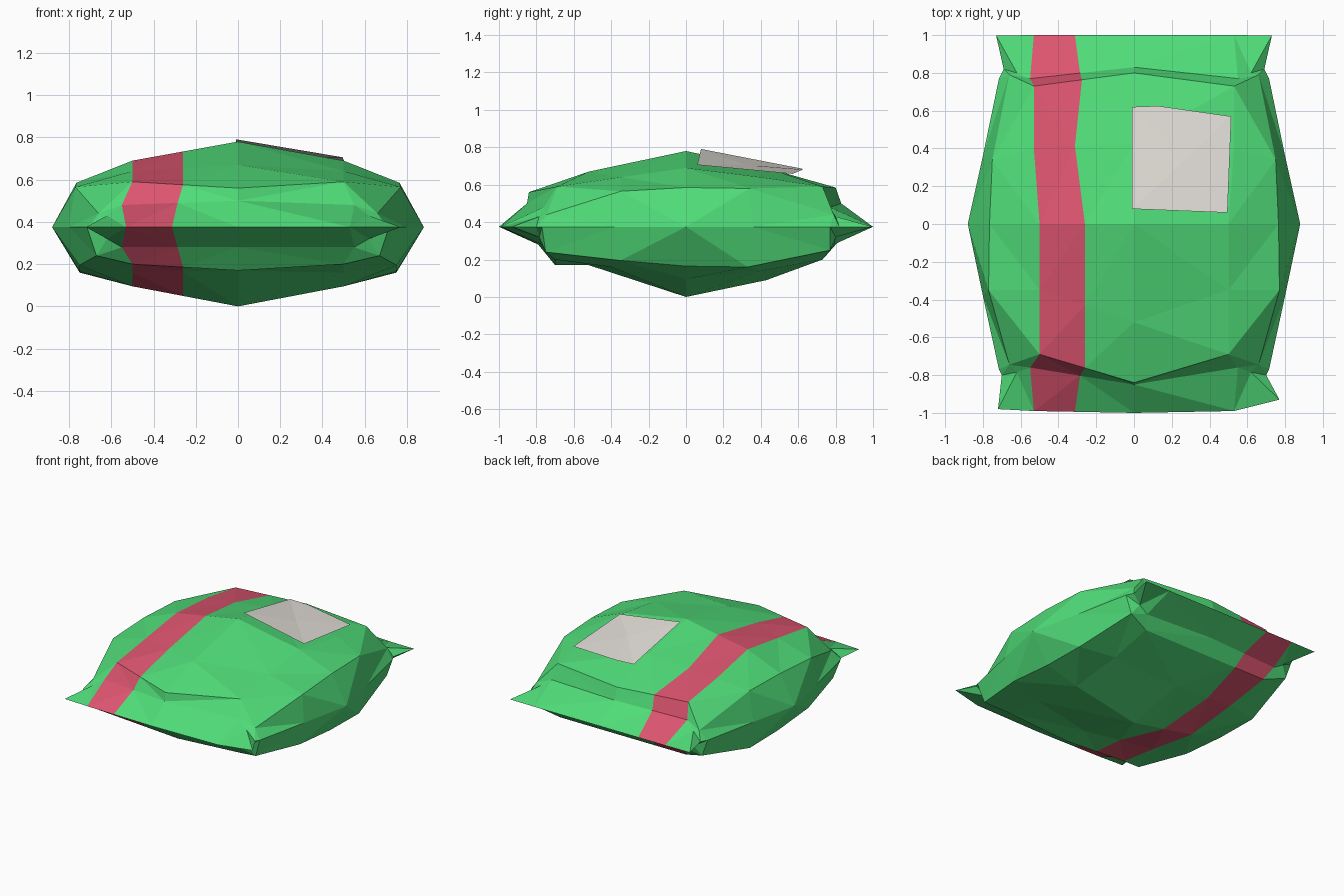
import bpy, bmesh

def material(name, rgb):
    m = bpy.data.materials.new(name)
    m.diffuse_color = (*rgb, 1)
    return m

green = material("green_foil", (0.08, 0.72, 0.19))
pink = material("pink_stripe", (0.72, 0.09, 0.16))
paper = material("paper", (0.78, 0.75, 0.70))
SEAM = 0.375

# Side seam (x, y) from front seal to back seal
seam = [(0.745, -0.96), (0.70, -0.80), (0.715, -0.77), (0.80, -0.38), (0.88, 0),
        (0.80, 0.36), (0.715, 0.77), (0.69, 0.82), (0.73, 0.998)]

# Rows of a sheet: centre (y, z), panel (x, y, z), shoulder (x, y, z)
top = [((-1, SEAM), (0.53, -0.99, SEAM), (0.745, -0.96, SEAM)),
       ((-0.85, 0.50), (0.55, -0.76, 0.48), (0.62, -0.785, 0.43)),
       ((-0.84, 0.56), (0.50, -0.69, 0.59), (0.66, -0.745, 0.44)),
       ((-0.52, 0.67), (0.50, -0.35, 0.64), (0.77, -0.35, 0.565)),
       ((0, 0.78), (0.50, 0, 0.69), (0.765, 0, 0.585)),
       ((0.43, 0.69), (0.53, 0.40, 0.64), (0.75, 0.34, 0.58)),
       ((0.80, 0.585), (0.53, 0.73, 0.59), (0.66, 0.79, 0.44)),
       ((0.83, 0.50), (0.55, 0.77, 0.48), (0.62, 0.80, 0.43)),
       ((1, SEAM), (0.53, 1, SEAM), (0.73, 0.998, SEAM))]
bottom = [((-1, SEAM), (0.53, -0.99, SEAM), (0.745, -0.96, SEAM)),
          ((-0.79, 0.28), (0.55, -0.77, 0.28), (0.62, -0.785, 0.32)),
          ((-0.70, 0.17), (0.50, -0.70, 0.20), (0.67, -0.75, 0.24)),
          ((-0.52, 0.17), (0.50, -0.40, 0.16), (0.75, -0.35, 0.195)),
          ((0, 0), (0.50, 0, 0.095), (0.75, 0, 0.165)),
          ((0.43, 0.09), (0.50, 0.40, 0.14), (0.75, 0.33, 0.16)),
          ((0.73, 0.20), (0.51, 0.73, 0.20), (0.67, 0.77, 0.25)),
          ((0.81, 0.29), (0.55, 0.79, 0.28), (0.62, 0.80, 0.32)),
          ((1, SEAM), (0.53, 1, SEAM), (0.73, 0.998, SEAM))]

bm = bmesh.new()

def sheet(rows, flip):
    grid = []
    for (sx, sy), ((cy, cz), p, s) in zip(seam, rows):
        t = 0.59 if abs(cy) in (1, 0.43) else 0.52   # inner stripe edge
        stripe = (-p[0] * t, cy + (p[1] - cy) * t, cz + (p[2] - cz) * t)
        pts = [(-sx, sy, SEAM), (-s[0], s[1], s[2]), (-p[0], p[1], p[2]), stripe,
               (0, cy, cz), p, s, (sx, sy, SEAM)]
        grid.append([bm.verts.new(q) for q in pts])
    for a, b in zip(grid, grid[1:]):
        for i in range(7):
            quad = [a[i], a[i + 1], b[i + 1], b[i]]
            f = bm.faces.new(quad[::-1] if flip else quad)
            f.material_index = 1 if i == 2 else 0

# Pillow bag: two sheets welded at the seams
sheet(top, False)
sheet(bottom, True)
bmesh.ops.remove_doubles(bm, verts=bm.verts, dist=0.0005)
# Bend the right front corner of the seal
for v in bm.verts:
    if v.co.y < -0.95 and v.co.x > 0.7:
        v.co.x, v.co.y = 0.77, -0.93
    elif v.co.y < -0.95 and v.co.x < -0.7:
        v.co.x, v.co.y = -0.72, -0.98
bmesh.ops.triangulate(bm, faces=bm.faces, quad_method='SHORT_EDGE')
mesh = bpy.data.meshes.new("bag")
bm.to_mesh(mesh)
bm.free()
mesh.materials.append(green)
mesh.materials.append(pink)
bpy.context.collection.objects.link(bpy.data.objects.new("bag", mesh))

# Paper label draped just above the top sheet
label = bpy.data.meshes.new("label")
label.from_pydata([(-0.01, 0.08, 0.785), (0.495, 0.06, 0.70), (0.515, 0.57, 0.652),
                   (0.13, 0.625, 0.675), (-0.01, 0.62, 0.68), (0.25, 0.32, 0.70)], [],
                  [(0, 1, 5), (1, 2, 5), (2, 3, 5), (3, 4, 5), (4, 0, 5)])
label.materials.append(paper)
for v in label.vertices:
    v.co.z += 0.006
bpy.context.collection.objects.link(bpy.data.objects.new("label", label))
